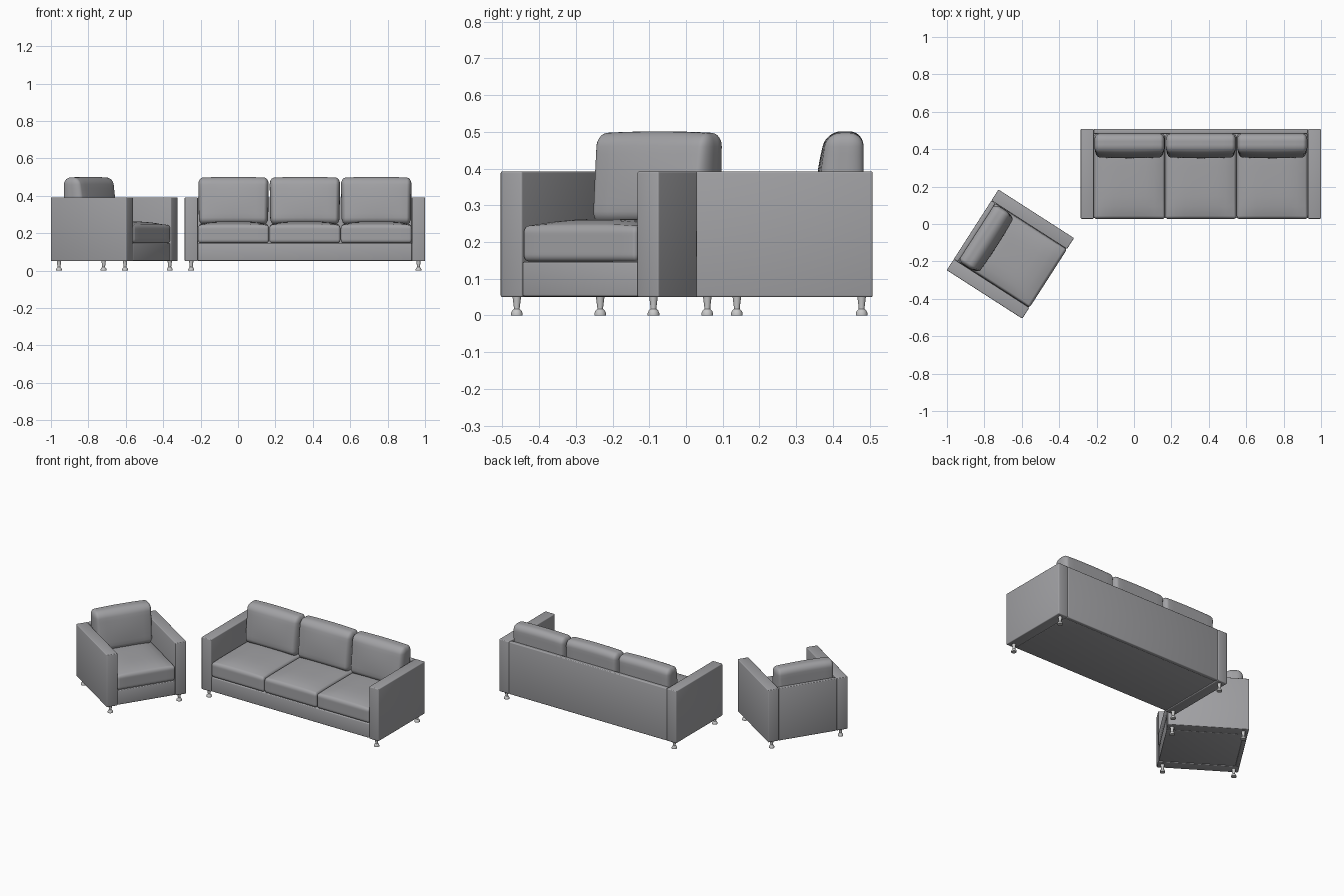
import bpy, bmesh, math
from mathutils import Vector, Matrix

if "Cube" in bpy.data.objects:
    bpy.data.objects.remove(bpy.data.objects["Cube"])


def material(name, rgb):
    m = bpy.data.materials.new(name)
    m.diffuse_color = (*rgb, 1)
    m.use_nodes = True
    m.node_tree.nodes["Principled BSDF"].inputs["Base Color"].default_value = m.diffuse_color
    return m


FABRIC = material("grey fabric", (0.36, 0.36, 0.375))
METAL = material("light metal", (0.58, 0.58, 0.58))


def finish(bm, name, mat, place, angle=40):
    bmesh.ops.recalc_face_normals(bm, faces=bm.faces[:])
    me = bpy.data.meshes.new(name)
    bm.to_mesh(me)
    bm.free()
    me.materials.append(mat)
    ob = bpy.data.objects.new(name, me)
    ob.matrix_world = place
    bpy.context.collection.objects.link(ob)
    bpy.ops.object.select_all(action='DESELECT')
    ob.select_set(True)
    bpy.context.view_layer.objects.active = ob
    bpy.ops.object.shade_smooth_by_angle(angle=math.radians(angle))
    return ob


def box(name, lo, hi, place, bevel=0.005):
    bm = bmesh.new()
    bmesh.ops.create_cube(bm, size=1)
    for v in bm.verts:
        v.co = Vector([lo[i] + (hi[i] - lo[i]) * (v.co[i] + 0.5) for i in range(3)])
    bmesh.ops.bevel(bm, geom=bm.edges[:], offset=bevel, segments=3, profile=0.5,
                    affect='EDGES', clamp_overlap=True)
    return finish(bm, name, FABRIC, place)


def cushion(name, lo, hi, radii, shape, place):
    """Rounded box; shape() puffs or tilts points given in -1..1."""
    bm = bmesh.new()
    bmesh.ops.create_cube(bm, size=2)
    bmesh.ops.subdivide_edges(bm, edges=bm.edges[:], cuts=15, use_grid_fill=True)
    for v in bm.verts:
        core, off = Vector(), Vector()
        for i, r in enumerate(radii):
            t = v.co[i]
            s = math.copysign(1, t)
            core[i] = s * min(abs(t) / 0.5, 1) * (1 - r)
            off[i] = s * max(0, (abs(t) - 0.5) / 0.5)
        off.normalize()
        p = Vector([core[i] + off[i] * radii[i] for i in range(3)])
        q = Vector([lo[i] + (hi[i] - lo[i]) * (p[i] + 1) / 2 for i in range(3)])
        v.co = q + shape(p)
    return finish(bm, name, FABRIC, place, 60)


def seat_shape(p):
    # crowned top, slightly full front
    crown = (1 - p.x ** 4) * (1 - p.y ** 4)
    return Vector((0, 0, 0.02 * crown if p.z > 0 else 0.02 * crown * (p.z + 1)))


def back_shape(p):
    # front leans back toward the top, sides flare a little, face puffs
    up = (p.z + 1) / 2
    front = (1 - p.y) / 2
    puff = 0.012 * (1 - p.x ** 2) * (1 - p.z ** 2)
    return Vector((0.004 * p.x * (up - 1),
                   front * (0.03 * up - puff),
                   -0.005 * p.x ** 2 * max(p.z, 0)))


def leg(name, x, y, place):
    profile = [(0, 0), (0.016, 0), (0.016, 0.006), (0.013, 0.013), (0.008, 0.018),
               (0.008, 0.022), (0.012, 0.054), (0, 0.054)]
    bm = bmesh.new()
    vs = [bm.verts.new((x + r, y, z)) for r, z in profile]
    es = [bm.edges.new(e) for e in zip(vs, vs[1:])]
    bmesh.ops.spin(bm, geom=vs + es, cent=(x, y, 0), axis=(0, 0, 1),
                   angle=2 * math.pi, steps=20)
    bmesh.ops.remove_doubles(bm, verts=bm.verts[:], dist=1e-5)
    finish(bm, name, METAL, place)


def seating(name, cx, cy, width, count, degrees):
    place = Matrix.Translation((cx, cy, 0)) @ Matrix.Rotation(math.radians(degrees), 4, 'Z')
    w, d, arm = width / 2, 0.24, 0.07
    inner = w - arm
    # frame
    for side, x in (("left", -w), ("right", inner)):
        box(f"{name}_{side}_arm", (x, -d, 0.05), (x + arm, d, 0.392), place)
    box(f"{name}_back_panel", (-inner, d - 0.026, 0.05), (inner, d, 0.392), place)
    box(f"{name}_base", (-inner, -d + 0.003, 0.052), (inner, d - 0.024, 0.146), place)
    # cushions
    step = 2 * inner / count
    for i in range(count):
        a = -inner + i * step + 0.001
        b = a + step - 0.002
        cushion(f"{name}_seat_cushion_{i + 1}", (a, -d - 0.001, 0.147), (b, d - 0.027, 0.243),
                (0.07, 0.07, 0.4), seat_shape, place)
        cushion(f"{name}_back_cushion_{i + 1}", (a + 0.001, 0.085, 0.245), (b - 0.001, d - 0.025, 0.501),
                (0.13, 0.75, 0.3), back_shape, place)
    # legs
    for sx in (-1, 1):
        for sy in (-1, 1):
            leg(f"{name}_leg", sx * (w - 0.035), sy * (d - 0.03), place)


seating("sofa", 0.3575, 0.268, 1.285, 3, 0)
seating("armchair", -0.661, -0.161, 0.512, 1, 57.3)
